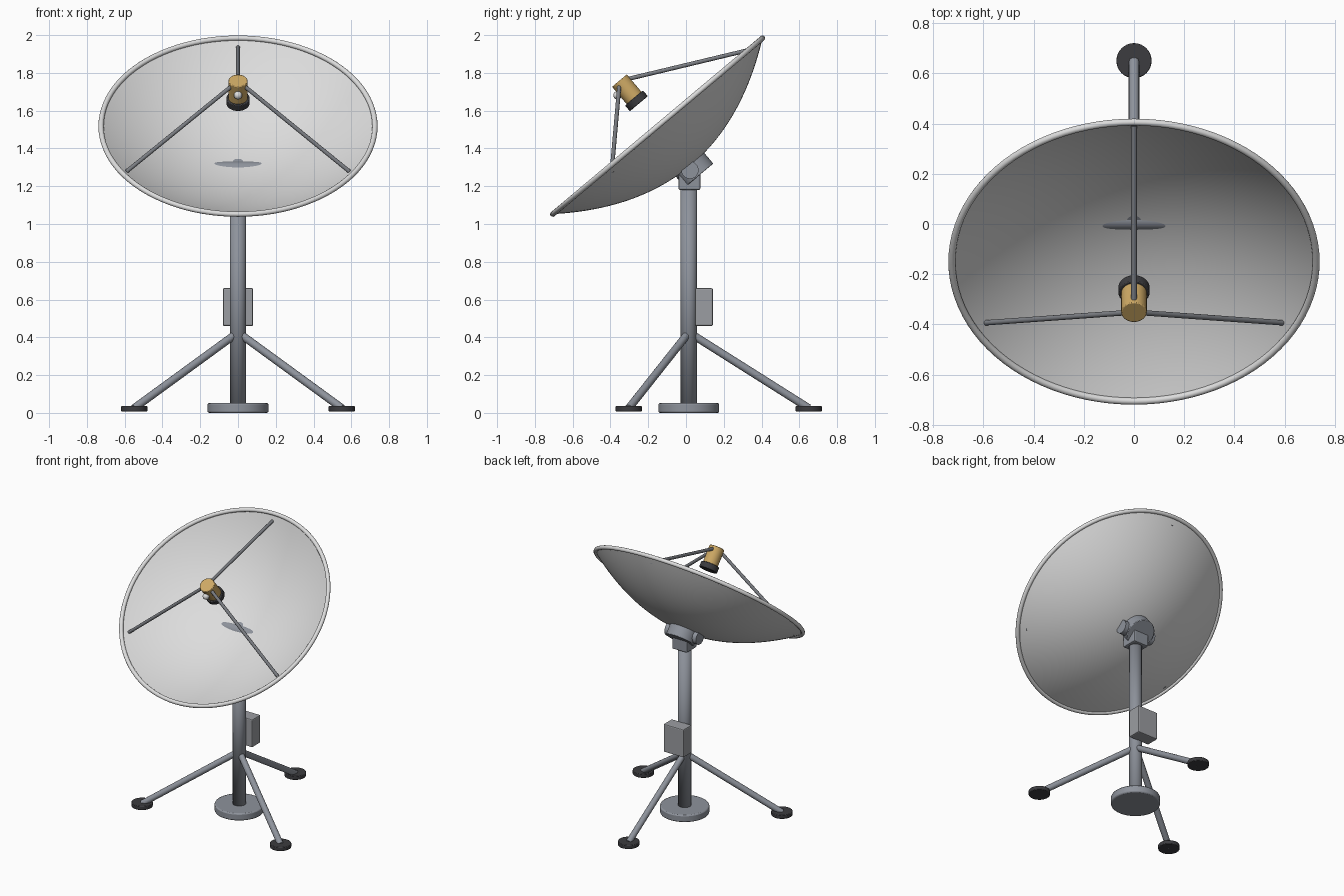
import bpy, bmesh, math
from mathutils import Matrix, Vector

if "Cube" in bpy.data.objects:
    bpy.data.objects.remove(bpy.data.objects["Cube"])


def material(name, r, g, b):
    m = bpy.data.materials.new(name)
    m.use_nodes = True
    m.diffuse_color = (r, g, b, 1)
    m.node_tree.nodes["Principled BSDF"].inputs["Base Color"].default_value = (r, g, b, 1)
    return m


WHITE = material("dish white", 0.72, 0.72, 0.72)
GREY = material("painted steel", 0.27, 0.29, 0.33)
STRUT = material("strut grey", 0.2, 0.21, 0.23)
BOX = material("cabinet grey", 0.33, 0.34, 0.36)
RUBBER = material("black rubber", 0.045, 0.045, 0.05)
GOLD = material("receiver gold", 0.62, 0.4, 0.13)

AXIS_Y = 0.015          # post position
TILT = Matrix.Translation((0, -0.15, 1.518)) @ Matrix.Rotation(math.radians(40), 4, "X")
WORLD = Matrix.Identity(4)


def finish(name, bm, mat, frame=WORLD, bevel=0, smooth="angle"):
    """Turn a bmesh into a shaded object with one material."""
    bmesh.ops.recalc_face_normals(bm, faces=bm.faces)
    mesh = bpy.data.meshes.new(name)
    bm.to_mesh(mesh)
    bm.free()
    mesh.materials.append(mat)
    ob = bpy.data.objects.new(name, mesh)
    ob.matrix_world = frame
    bpy.context.collection.objects.link(ob)
    bpy.ops.object.select_all(action="DESELECT")
    ob.select_set(True)
    bpy.context.view_layer.objects.active = ob
    if bevel:
        mod = ob.modifiers.new("bevel", "BEVEL")
        mod.width, mod.segments = bevel, 2
    if smooth == "full":
        bpy.ops.object.shade_smooth()
    elif smooth == "angle":
        bpy.ops.object.shade_smooth_by_angle(angle=math.radians(35))
    return ob


def rod(name, a, b, radius, mat, sides=24, **kw):
    """Cylinder between two points."""
    a, b = Vector(a), Vector(b)
    turn = (b - a).to_track_quat("Z", "Y").to_matrix().to_4x4()
    bm = bmesh.new()
    bmesh.ops.create_cone(bm, cap_ends=True, segments=sides, radius1=radius, radius2=radius,
                          depth=(b - a).length, matrix=Matrix.Translation((a + b) / 2) @ turn)
    return finish(name, bm, mat, **kw)


def block(name, centre, size, mat, bevel):
    bm = bmesh.new()
    bmesh.ops.create_cube(bm, size=1, matrix=Matrix.Translation(centre) @ Matrix.Diagonal((*size, 1)))
    return finish(name, bm, mat, bevel=bevel, smooth="flat")


def lathe(name, profile, mat, closed=False, steps=96, **kw):
    """Spin (radius, height) points around the local z axis."""
    bm = bmesh.new()
    verts = [bm.verts.new((r, 0, z)) for r, z in profile]
    pairs = list(zip(verts, verts[1:])) + ([(verts[-1], verts[0])] if closed else [])
    edges = [bm.edges.new(p) for p in pairs]
    bmesh.ops.spin(bm, geom=verts + edges, cent=(0, 0, 0), axis=(0, 0, 1),
                   angle=math.tau, steps=steps)
    bmesh.ops.remove_doubles(bm, verts=bm.verts, dist=1e-5)
    return finish(name, bm, mat, **kw)


# Base, post and tripod legs
rod("base_plate", (0, AXIS_Y, 0), (0, AXIS_Y, 0.052), 0.161, GREY, 48, bevel=0.008)
rod("post", (0, AXIS_Y, 0.03), (0, AXIS_Y, 1.22), 0.043, GREY, 32, smooth="full")
for name, degrees in (("rear", 90), ("front_right", 210), ("front_left", 330)):
    out = Vector((math.cos(math.radians(degrees)), math.sin(math.radians(degrees)), 0))
    foot = Vector((0, AXIS_Y, 0)) + out * 0.635
    rod(name + "_leg", Vector((0, AXIS_Y, 0.41)) + out * 0.025,
        foot + Vector((0, 0, 0.025)), 0.021, GREY, 16)
    rod(name + "_foot", foot + Vector((0, 0, 0.008)), foot + Vector((0, 0, 0.036)),
        0.07, RUBBER, 32, bevel=0.004)

# Cabinet and pivot on the post
block("control_cabinet", (0, 0.095, 0.56), (0.16, 0.095, 0.2), BOX, 0.007)
block("pivot_block", (0, 0.018, 1.23), (0.12, 0.115, 0.1), GREY, 0.008)
rod("hub", (0, 0, -0.341), (0, 0, -0.2495), 0.098, GREY, 40, frame=TILT, bevel=0.004)
rod("pivot_pin", (-0.125, -0.019, -0.288), (0.125, -0.019, -0.288), 0.046, GREY, 32, frame=TILT)

# Parabolic dish shell and rolled rim
RIM, RINGS = 0.722, 20
radii = [RIM * i / RINGS for i in range(RINGS + 1)]
inner = [(r, 0.25 * ((r / RIM) ** 2 - 1)) for r in radii]
outer = [(r, 0.27 * ((r / RIM) ** 2 - 1) - 0.002) for r in reversed(radii)]
lathe("dish", inner + outer, WHITE, frame=TILT)
ring = [(0.725 + 0.014 * math.cos(math.tau * i / 12), 0.014 * math.sin(math.tau * i / 12))
        for i in range(12)]
lathe("dish_rim", ring, WHITE, closed=True, frame=TILT, smooth="full")

# Receiver, horn and connector
rod("receiver", (0, 0, 0.19), (0, 0, 0.315), 0.051, GOLD, 32, frame=TILT, bevel=0.004)
rod("horn", (0, 0, 0.155), (0, 0, 0.195), 0.062, RUBBER, 32, frame=TILT, bevel=0.004)
bm = bmesh.new()
bmesh.ops.create_uvsphere(bm, u_segments=20, v_segments=12, radius=0.022,
                          matrix=Matrix.Translation((0, -0.058, 0.262)))
finish("connector", bm, WHITE, frame=TILT, smooth="full")

# Receiver struts
for name, degrees in (("top", 90), ("right", 210), ("left", 330)):
    out = Vector((math.cos(math.radians(degrees)), math.sin(math.radians(degrees)), 0))
    rod(name + "_strut", out * 0.682 + Vector((0, 0, -0.028)),
        out * 0.045 + Vector((0, 0, 0.29)), 0.011, STRUT, 12, frame=TILT)
